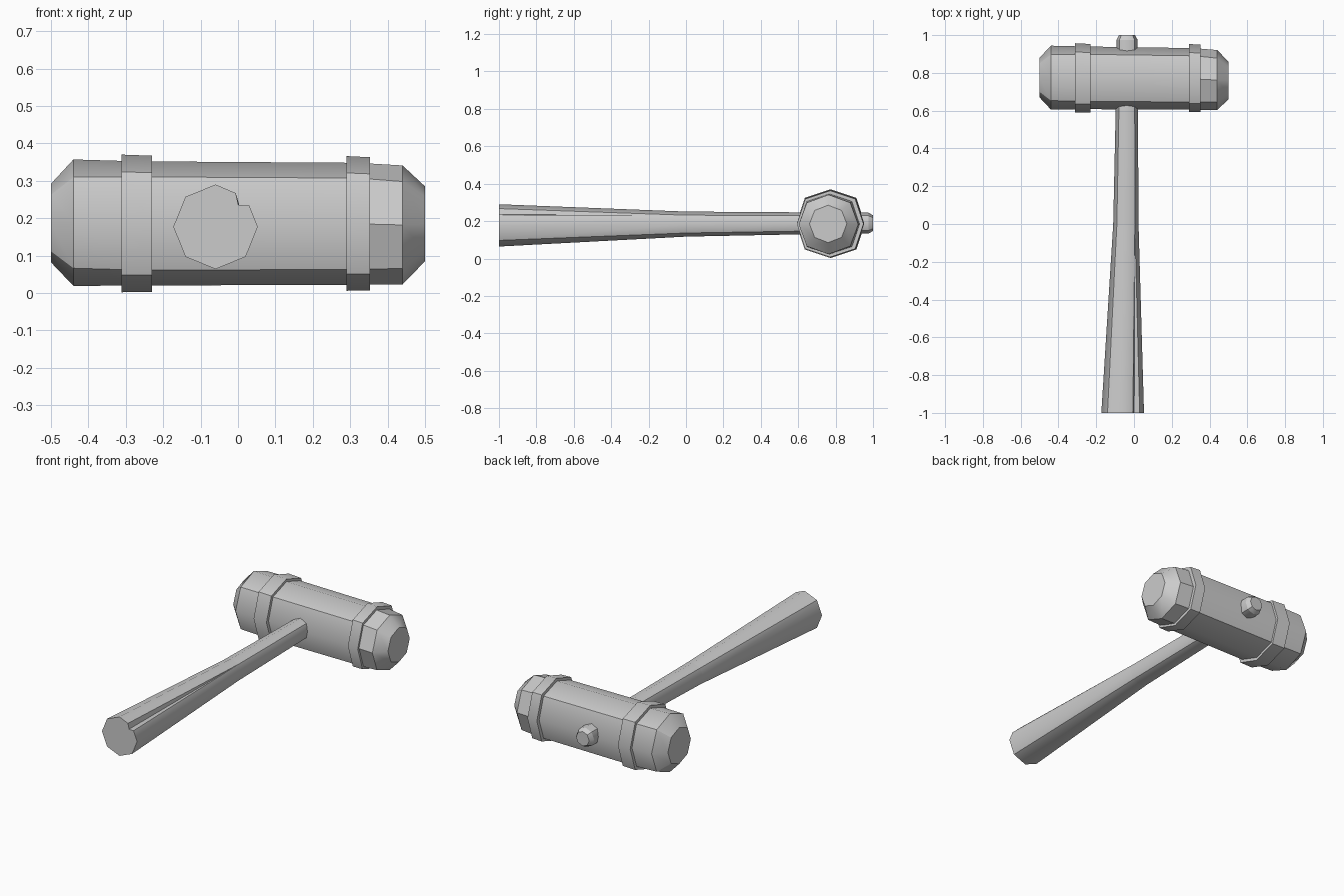
import bpy, bmesh, math
from mathutils import Vector

cube = bpy.data.objects.get("Cube")
if cube:
    bpy.data.objects.remove(cube, do_unlink=True)

grey = bpy.data.materials.new("plain grey")
grey.use_nodes = True
COLOUR = (0.6, 0.6, 0.6, 1)
grey.diffuse_color = COLOUR
grey.node_tree.nodes["Principled BSDF"].inputs["Base Color"].default_value = COLOUR


def octagon(u, v, r, d):
    """Eight points: ridges at distance r, corners at offset d * r on both axes."""
    pts = []
    for i in range(8):
        a = i * math.pi / 4
        k = r if i % 2 == 0 else d * r * math.sqrt(2)
        pts.append((u + k * math.cos(a), v + k * math.sin(a)))
    return pts


def loft(name, rings, soft=lambda index, section: index % 2 == 0):
    """Skin a list of rings with end caps; soft() picks the smooth lengthwise edges."""
    bm = bmesh.new()
    rows = [[bm.verts.new(p) for p in ring] for ring in rings]
    n = len(rows[0])
    for s, (a, b) in enumerate(zip(rows, rows[1:])):
        for i in range(n):
            j = (i + 1) % n
            bm.faces.new((a[i], a[j], b[j], b[i]))
    bm.faces.new(rows[0])
    bm.faces.new(rows[-1])
    for f in bm.faces:
        f.smooth = True
    for e in bm.edges:
        e.smooth = False
    for s, (a, b) in enumerate(zip(rows, rows[1:])):
        for i in range(n):
            if soft(i, s):
                bm.edges.get((a[i], b[i])).smooth = True
    bmesh.ops.remove_doubles(bm, verts=bm.verts, dist=0.0005)
    bmesh.ops.recalc_face_normals(bm, faces=bm.faces)
    mesh = bpy.data.meshes.new(name)
    bm.to_mesh(mesh)
    bm.free()
    mesh.materials.append(grey)
    obj = bpy.data.objects.new(name, mesh)
    bpy.context.collection.objects.link(obj)
    return obj


def along_x(x, y, z, r, d=0.75):
    return [(x, u, v) for u, v in octagon(y, z, r, d)]


# Mallet head: slightly tapering barrel with chamfered striking ends
head = [
    along_x(-0.5, 0.775, 0.187, 0.105, 0.72),
    along_x(-0.44, 0.775, 0.188, 0.169, 0.72),
    along_x(-0.27, 0.774, 0.186, 0.166),
    along_x(0.32, 0.768, 0.185, 0.163),
    along_x(0.44, 0.762, 0.182, 0.159, 0.73),
    along_x(0.5, 0.76, 0.185, 0.1, 0.72),
]
loft("head", head, lambda i, s: s == 4 or (i % 2 == 0 and s < 3))

# Raised bands round the head
for name, x0, x1, r0, r1 in (("right_band", -0.312, -0.23, 0.184, 0.182),
                             ("left_band", 0.29, 0.353, 0.18, 0.178)):
    loft(name, [along_x(x0, 0.773, 0.186, r0), along_x(x1, 0.771, 0.185, r1)])

# Handle: flared grip, thin shaft and a chamfered peg behind the head
handle = []
for y, x, z, r in ((-1, -0.06, 0.177, 0.113), (0, -0.043, 0.184, 0.067),
                   (0.6, -0.038, 0.188, 0.059), (0.975, -0.037, 0.189, 0.056),
                   (1, -0.037, 0.189, 0.042)):
    pts = octagon(x, z, r, 0.71)
    # The upper left corner opens into a notch that closes along the grip
    if y == -1:
        corner = [(0.03, 0.234), (0.001, 0.235), (-0.006, 0.267)]
    else:
        corner = [pts[1]] * 3
    pts[1:2] = corner
    handle.append([(u, y, v) for u, v in pts])
loft("handle", handle, lambda i, s: i in (0, 4, 6, 8))
